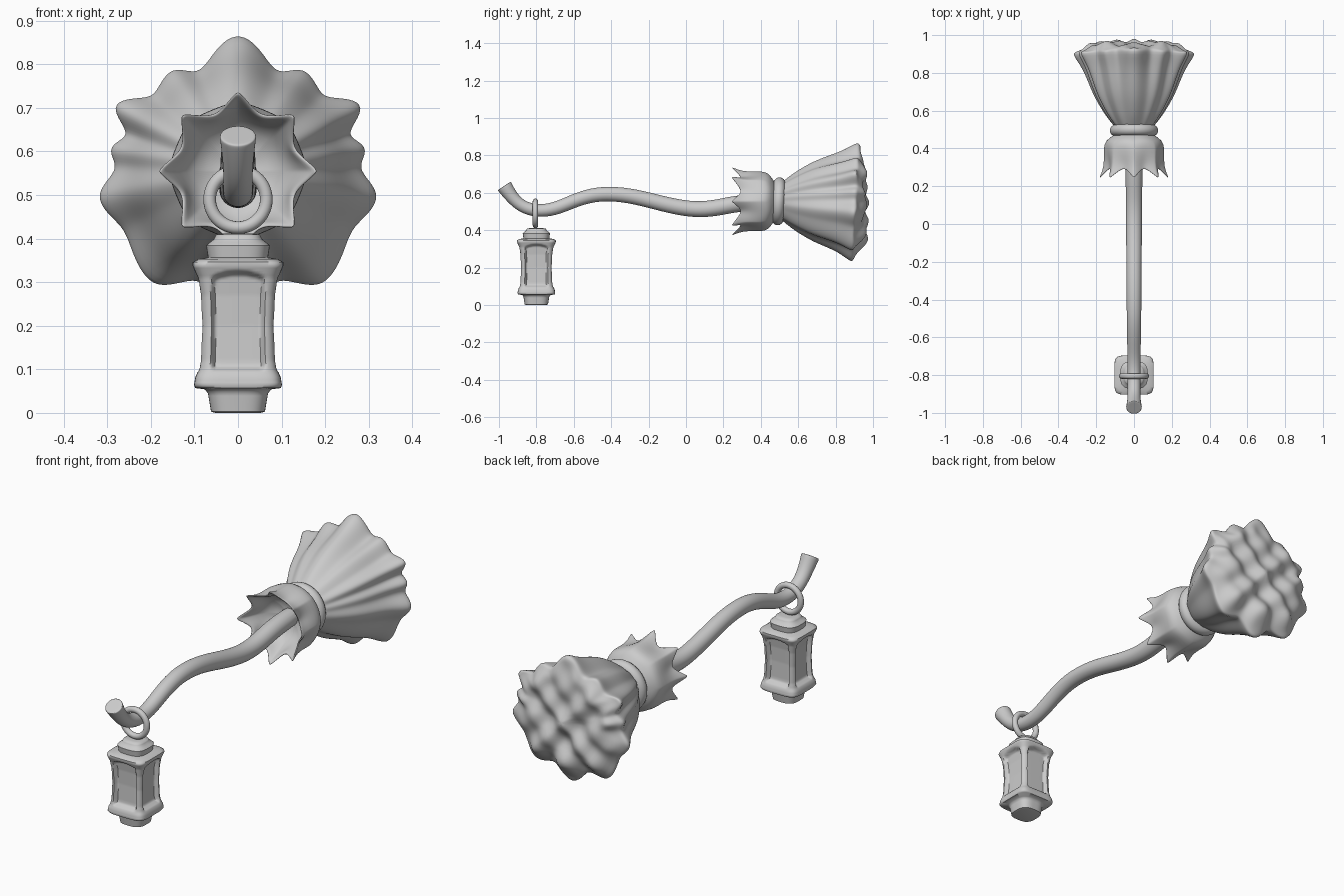
import bpy, bmesh
from math import sin, cos, pi, radians, degrees, hypot, atan2

if "Cube" in bpy.data.objects:
    bpy.data.objects.remove(bpy.data.objects["Cube"])

CZ = 0.555   # height of the broom head axis


def loft(name, rings, subsurf=0, angle=50):
    """Skin a list of equal-length closed rings, capping both ends."""
    bm = bmesh.new()
    loops = [[bm.verts.new(p) for p in r] for r in rings]
    n = len(loops[0])
    for a, b in zip(loops, loops[1:]):
        for i in range(n):
            bm.faces.new((a[i], a[(i + 1) % n], b[(i + 1) % n], b[i]))
    bm.faces.new(loops[0])
    bm.faces.new(loops[-1])
    bmesh.ops.recalc_face_normals(bm, faces=bm.faces)
    me = bpy.data.meshes.new(name)
    bm.to_mesh(me)
    bm.free()
    ob = bpy.data.objects.new(name, me)
    bpy.context.collection.objects.link(ob)
    bpy.ops.object.select_all(action='DESELECT')
    ob.select_set(True)
    bpy.context.view_layer.objects.active = ob
    if subsurf:
        bpy.ops.object.shade_smooth()
        m = ob.modifiers.new("smooth", 'SUBSURF')
        m.levels = m.render_levels = subsurf
    else:
        bpy.ops.object.shade_smooth_by_angle(angle=radians(angle))
    return ob


def ring_torus(name, loc, major, minor, tilt=0):
    bpy.ops.mesh.primitive_torus_add(location=loc, rotation=(pi / 2 + tilt, 0, 0),
                                     major_radius=major, minor_radius=minor,
                                     major_segments=48, minor_segments=16)
    bpy.context.object.name = name
    bpy.ops.object.shade_smooth()
    return bpy.context.object


def smoothstep(a, b, x):
    t = max(0, min(1, (x - a) / (b - a)))
    return t * t * (3 - 2 * t)


# Wavy handle: (y, z, radius)
path = [(-.972, .637, .043), (-.966, .628, .042), (-.93, .575, .035), (-.88, .527, .034),
        (-.80, .500, .035), (-.70, .512, .036), (-.60, .558, .037), (-.50, .590, .039),
        (-.40, .596, .040), (-.28, .583, .041), (-.12, .540, .042), (.0, .515, .043),
        (.10, .510, .044), (.20, .527, .045), (.30, .548, .045), (.50, .555, .045)]
rings = []
for i, (y, z, r) in enumerate(path):
    a, b = path[max(i - 1, 0)], path[min(i + 1, len(path) - 1)]
    ty, tz = b[0] - a[0], b[1] - a[1]
    d = hypot(ty, tz)
    ty, tz = ty / d, tz / d
    rings.append([(r * cos(t), y - tz * r * sin(t), z + ty * r * sin(t))
                  for t in (2 * pi * k / 16 for k in range(16))])
first = rings[0]
rings.insert(0, [(x * .8, -.972 + (y + .972) * .8, .637 + (z - .637) * .8) for x, y, z in first])
loft("handle", rings, 2)

# Bristle bundle: rim radius against angle from the top, mirrored left and right
rim_keys = [(0, .315), (22, .25), (34, .28), (48, .265), (62, .325), (72, .272), (80, .302),
            (88, .285), (101, .33), (118, .30), (142, .328), (160, .272), (180, .325)]


def rim(t):
    d = degrees(abs(atan2(sin(t), cos(t))))
    for (a, ra), (b, rb) in zip(rim_keys, rim_keys[1:]):
        if d <= b:
            return ra + (rb - ra) * smoothstep(a, b, d)
    return rim_keys[-1][1]


N = 120
angles = [2 * pi * k / N for k in range(N)]


def head_point(t, r, y):
    return (r * sin(t), y, CZ + r * cos(t))


rings = []
for y, r, fold in [(.49, .085, 0), (.52, .105, .2), (.56, .137, .35), (.61, .168, .45),
                   (.68, .207, .5), (.76, .235, .6), (.83, .257, .75), (.88, .28, .9),
                   (.915, .297, 1)]:
    rings.append([head_point(t, r * (1 + fold * (rim(t) / .297 - 1)),
                             y - .03 * smoothstep(.75, .915, y) * (1 - cos(t)) / 2)
                  for t in angles])
# Lumpy broom end
for s in (.97, .91, .82, .72, .62, .52, .42, .32, .22, .12, .03):
    ring = []
    for t in angles:
        r = s * (rim(t) * s + .297 * (1 - s))
        x, z = r * sin(t), r * cos(t)
        lumps = cos(38 * x) * cos(36 * z + .6) + .5 * sin(23 * z + 1) * cos(25 * x)
        fade = smoothstep(1, .8, s) if s < .8 else (1 - smoothstep(.8, 1, s))
        edge = .925 - .03 * (1 - cos(t)) / 2
        y = edge + (.955 - edge) * (1 - smoothstep(.7, 1, s)) + .02 * lumps * max(fade, .25)
        ring.append(head_point(t, r, y))
    rings.append(ring)
loft("bristles", rings, 1)

# Binding band
ring_torus("binding_band", (0, .495, CZ), .097, .031, -.05)

# Pointed cloth skirt, outside then inside: (y, radius, point amount)
rings = []
for y, r, p in [(.49, .08, 0), (.465, .115, .0), (.445, .147, .1), (.41, .156, .15),
                (.36, .15, .25), (.32, .144, .5), (.295, .146, .85), (.285, .148, 1),
                (.287, .140, 1), (.30, .133, .8), (.34, .125, .3), (.39, .10, .1), (.41, .04, 0)]:
    ring = []
    for t in angles:
        tip = 1 - abs(sin(4 * t))
        ring.append(head_point(t, r + p * .043 * (tip - .12), y - p * .048 * (tip - .1)))
    rings.append(ring)
loft("cloth_skirt", rings, 1)

# Hanging ring
ring_torus("hanging_ring", (0, -.805, .49), .065, .0145)

# Lantern: (z, half width, squareness), with panels pressed into the four sides
profile = [(0, .052, 3), (.003, .062, 3), (.045, .069, 3), (.054, .076, 3), (.057, .098, 5),
           (.064, .101, 6), (.082, .098, 6), (.098, .091, 6), (.12, .087, 6), (.2, .084, 6),
           (.27, .087, 6), (.31, .093, 6), (.338, .104, 6), (.346, .104, 5), (.353, .092, 4),
           (.357, .069, 3), (.384, .073, 3), (.392, .064, 3), (.398, .056, 3), (.409, .05, 3),
           (.412, .03, 3)]
dense = []
for a, b in zip(profile, profile[1:]):
    steps = max(1, round((b[0] - a[0]) / .006))
    dense += [tuple(u + (v - u) * k / steps for u, v in zip(a, b)) for k in range(steps)]
dense.append(profile[-1])


def press(u, z):
    """Panel depth at distance u across a face."""
    top = .328 - 4 * u * u
    return .021 * (1 - smoothstep(.052, .062, abs(u))) * smoothstep(.096, .106, z) \
        * (1 - smoothstep(top - .012, top, z))


rings = []
for z, h, e in dense:
    ring = []
    for k in range(128):
        t = 2 * pi * k / 128
        c, s = cos(t), sin(t)
        r = h / (abs(c) ** e + abs(s) ** e) ** (1 / e)
        x, y = r * c, r * s
        if abs(x) > abs(y):
            x -= press(y, z) * (1 if x > 0 else -1)
        else:
            y -= press(x, z) * (1 if y > 0 else -1)
        ring.append((x, -.80 + y, z))
    rings.append(ring)
loft("lantern", rings, 0, 55)
